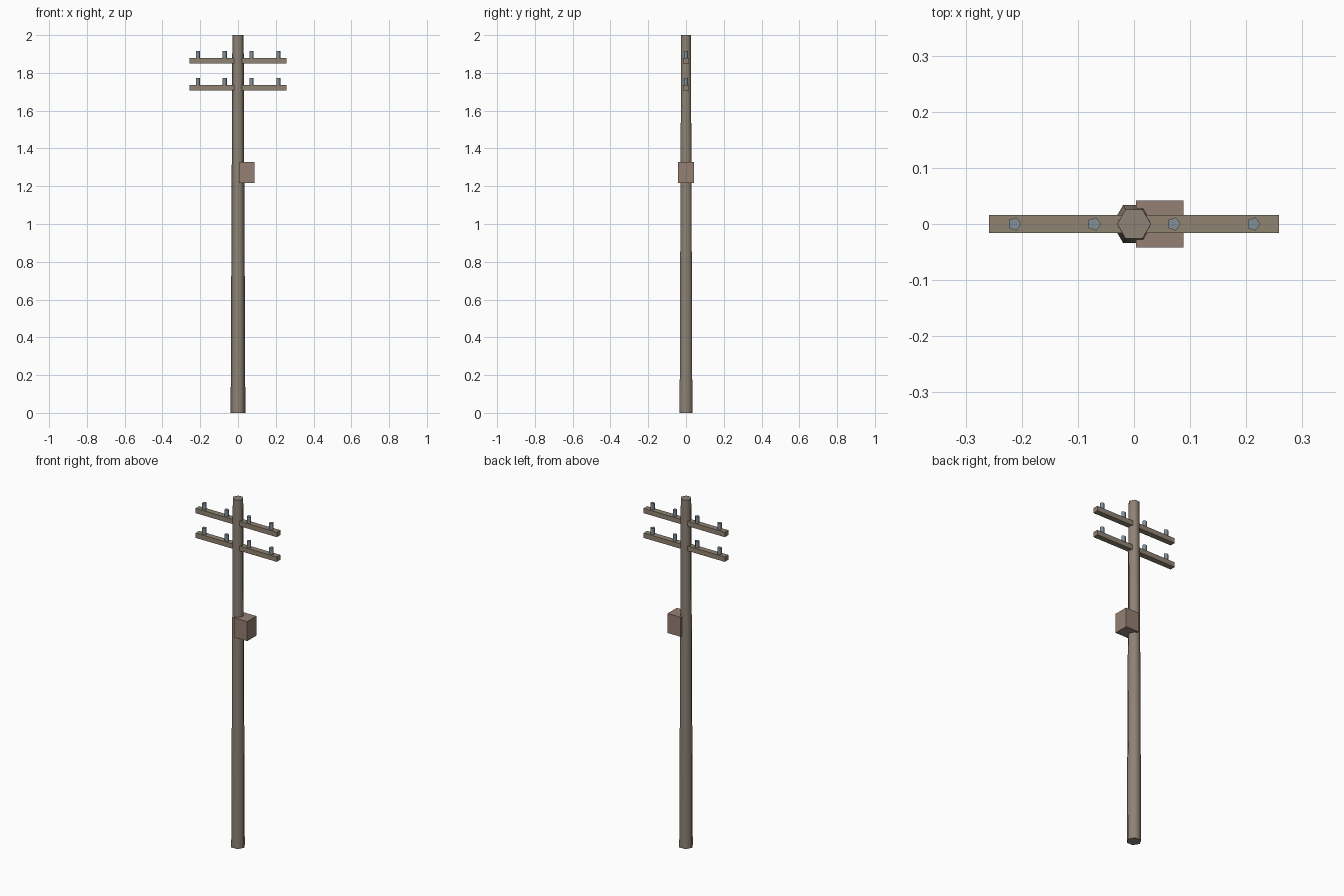
import bpy
import math

if "Cube" in bpy.data.objects:
    bpy.data.objects.remove(bpy.data.objects["Cube"])


def material(name, rgb):
    m = bpy.data.materials.new(name)
    m.diffuse_color = (*rgb, 1)
    m.use_nodes = True
    m.node_tree.nodes["Principled BSDF"].inputs["Base Color"].default_value = m.diffuse_color
    return m


WOOD = material("weathered_wood", (0.27, 0.225, 0.18))
ARM_WOOD = material("arm_wood", (0.28, 0.23, 0.17))
BOX_PAINT = material("box_brown", (0.30, 0.215, 0.17))
GLASS = material("insulator_grey", (0.22, 0.28, 0.31))


def box(name, lo, hi, mat):
    centre = [(a + b) / 2 for a, b in zip(lo, hi)]
    bpy.ops.mesh.primitive_cube_add(size=1, location=centre)
    ob = bpy.context.object
    ob.name = name
    ob.scale = [b - a for a, b in zip(lo, hi)]
    bpy.ops.object.transform_apply(location=False, rotation=False, scale=True)
    ob.data.materials.append(mat)


def prism(name, sides, r_low, r_high, x, z0, z1, mat):
    # Rotated so that one corner points along +x
    bpy.ops.mesh.primitive_cone_add(
        vertices=sides, radius1=r_low, radius2=r_high, depth=z1 - z0,
        location=(x, 0, (z0 + z1) / 2), rotation=(0, 0, -math.pi / 2))
    ob = bpy.context.object
    ob.name = name
    ob.data.materials.append(mat)
    bpy.ops.object.shade_smooth_by_angle(angle=math.radians(80))


# Tapered six-sided pole
prism("pole", 6, 0.039, 0.03, 0, 0, 2, WOOD)

# Two crossarms, each carrying four five-sided insulators
for level, top in (("lower", 1.736), ("upper", 1.878)):
    box(level + "_crossarm", (-0.258, -0.016, top - 0.028),
        (0.258, 0.016, top), ARM_WOOD)
    for i, x in enumerate((-0.213, -0.071, 0.071, 0.213)):
        prism(f"{level}_insulator_{i + 1}", 5, 0.0123, 0.0123, x,
              top, top + 0.037, GLASS)

# Equipment box on the right of the pole
box("equipment_box", (0.004, -0.042, 1.217), (0.088, 0.042, 1.329), BOX_PAINT)
